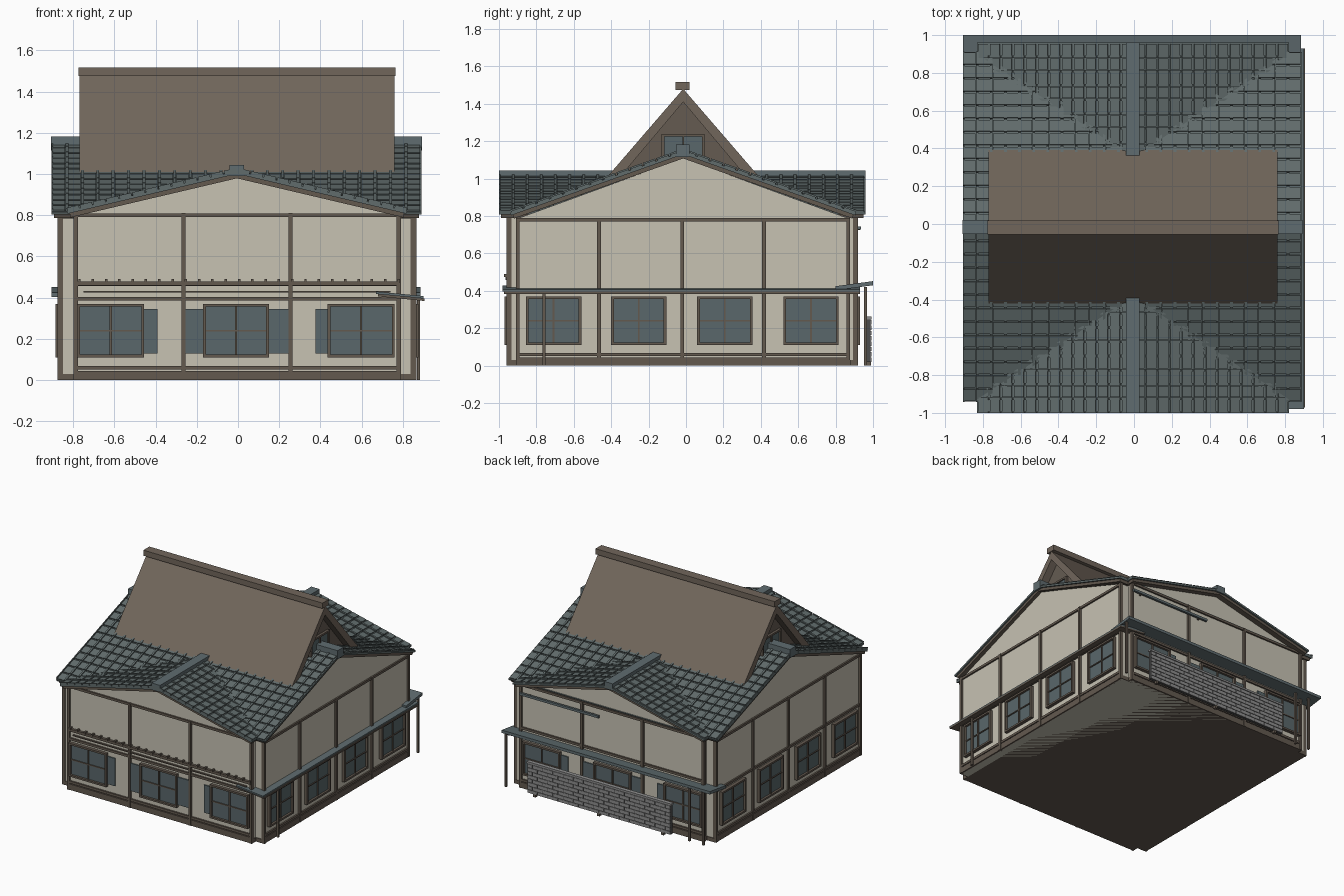
import bpy, bmesh, math
from mathutils import Matrix, Vector

if "Cube" in bpy.data.objects:
    bpy.data.objects.remove(bpy.data.objects["Cube"])


def mat(name, r, g, b):
    m = bpy.data.materials.new(name)
    m.diffuse_color = (r, g, b, 1)
    m.use_nodes = True
    m.node_tree.nodes["Principled BSDF"].inputs["Base Color"].default_value = m.diffuse_color
    return m


PLASTER = mat("cream plaster", .57, .54, .45)
WOOD = mat("dark wood", .125, .10, .078)
THATCH = mat("brown thatch", .165, .133, .105)
TILE = mat("grey teal tile", .12, .15, .15)
TRIM = mat("ridge blue grey", .115, .15, .16)
GLASS = mat("window glass", .10, .135, .145)
BRICK = mat("grey brick", .27, .27, .27)
MORTAR = mat("dark mortar", .07, .07, .07)
GABLE = mat("gable timber", .13, .105, .083)


def finish(name, bm, m):
    bmesh.ops.recalc_face_normals(bm, faces=bm.faces)
    me = bpy.data.meshes.new(name)
    bm.to_mesh(me)
    bm.free()
    me.materials.append(m)
    ob = bpy.data.objects.new(name, me)
    bpy.context.collection.objects.link(ob)
    return ob


def boxes(name, m, items, M=Matrix()):
    """One object from boxes given as (x0, x1, y0, y1, z0, z1)."""
    bm = bmesh.new()
    for x0, x1, y0, y1, z0, z1 in items:
        T = Matrix.Translation(((x0 + x1) / 2, (y0 + y1) / 2, (z0 + z1) / 2))
        S = Matrix.Diagonal((abs(x1 - x0), abs(y1 - y0), abs(z1 - z0), 1))
        bmesh.ops.create_cube(bm, size=1, matrix=M @ T @ S)
    return finish(name, bm, m)


def prism(name, m, pts, axis, a0, a1):
    """Extrude a profile (horizontal, z) along x or y."""
    bm = bmesh.new()
    put = (lambda a, h, z: (a, h, z)) if axis == 'x' else (lambda a, h, z: (h, a, z))
    vs = [bm.verts.new(put(a0, h, z)) for h, z in pts]
    f = bm.faces.new(vs)
    r = bmesh.ops.extrude_face_region(bm, geom=[f])
    d = Vector(put(a1 - a0, 0, 0))
    bmesh.ops.translate(bm, vec=d, verts=[v for v in r['geom'] if isinstance(v, bmesh.types.BMVert)])
    return finish(name, bm, m)


# Crossed gabled bodies
prism("front_back_body", PLASTER, [(-.79, 0), (.785, 0), (.785, .80), (0, .985), (-.79, .80)], 'y', -.945, .905)
prism("side_body", PLASTER, [(-.905, 0), (.875, 0), (.875, .785), (-.015, 1.11), (-.905, .785)], 'x', -.86, .85)
boxes("floor", WOOD, [(-.795, .79, -.95, .91, 0, .03), (-.865, .86, -.91, .88, 0, .03)])

# Wall details in (along, outward, z) space for each side
SIDES = {
    "front": lambda u0, u1, d0, d1, z0, z1: (u0, u1, -.945 - d1, -.945 - d0, z0, z1),
    "back": lambda u0, u1, d0, d1, z0, z1: (u0, u1, .905 + d0, .905 + d1, z0, z1),
    "left": lambda u0, u1, d0, d1, z0, z1: (-.86 - d1, -.86 - d0, u0, u1, z0, z1),
    "right": lambda u0, u1, d0, d1, z0, z1: (.85 + d0, .85 + d1, u0, u1, z0, z1),
}
for side, P in SIDES.items():
    long = side in ("front", "back")
    if long:
        posts, rails, top = (-.787, -.265, .255, .78), (.80, .465, .395, .06), .81
        wins = [(-.78, -.455), (-.17, .15), (.435, .76)]
    else:
        posts, rails, top = (-.90, -.465, -.02, .417, .868), (.78, .395, .06), .79
        wins = [(-.855, -.56), (-.40, -.105), (.06, .355), (.52, .815)]
    a, b = posts[0] - .01, posts[-1] + .01
    boxes(side + "_posts", WOOD, [P(p - .01, p + .01, -.012, .015, 0, top) for p in posts])
    boxes(side + "_rails", WOOD, [P(a, b, -.01, .012, z - .009, z + .009) for z in rails]
          + [P(a, b, -.01, .012, 0, .045)])
    frames, panes = [], []
    for u0, u1 in wins:
        c, w, z0, z1 = (u0 + u1) / 2, .014, .11, .37
        frames += [P(u0, u0 + w, 0, .025, z0, z1), P(u1 - w, u1, 0, .025, z0, z1),
                   P(u0, u1, 0, .025, z0, z0 + w), P(u0, u1, 0, .025, z1 - w, z1),
                   P(c - .005, c + .005, 0, .016, z0, z1), P(u0, u1, 0, .015, .235, .243)]
        panes.append(P(u0 + .005, u1 - .005, 0, .008, z0 + .005, z1 - .005))
    boxes(side + "_window_frames", WOOD, frames)
    boxes(side + "_window_panes", GLASS, panes)
    if long:
        boxes(side + "_sliding_shutters", GLASS, [P(u0, u1, 0, .009, .13, .345) for u0, u1 in
              ((-.455, -.39), (-.255, -.17), (.15, .245), (.375, .435))])

# Front eyebrow rail with rafter stubs
boxes("front_eyebrow", WOOD, [(-.785, .78, -.965, -.94, .458, .478), (-.75, .74, -.958, -.94, .425, .433)]
      + [(-.775 + i * .0645, -.763 + i * .0645, -.972, -.93, .474, .49) for i in range(25)])

# Tiled roofs: ridge height, slope, half span, centre, ridge extent
cx, cy = -.005, -.015
MAIN = dict(z=1.145, k=.355, half=.925, a0=-.905, a1=.89)
CROSS = dict(z=1.015, k=.235, half=.825, a0=-1.0, a1=.96)


def main_z(x, y):
    return MAIN['z'] - MAIN['k'] * abs(y - cy)


def cross_z(x, y):
    return CROSS['z'] - CROSS['k'] * abs(x - cx)


def roof_slope(name, R, axis, t):
    ang = math.atan(R['k'])
    c, s = math.cos(ang), math.sin(ang)
    if axis == 'x':
        A, S, N, O = (1, 0, 0), (0, t * c, -s), (0, t * s, c), (0, cy, R['z'])
    else:
        A, S, N, O = (0, 1, 0), (t * c, 0, -s), (t * s, 0, c), (cx, 0, R['z'])
    M = Matrix((A, S, N)).transposed().to_4x4()
    M.translation = O
    L, a0, a1 = R['half'] / c, R['a0'], R['a1']
    boxes(name + "_deck", WOOD, [(a0 + .012, a1 - .012, 0, L - .01, -.035, -.012)], M)
    boxes(name + "_underlay", TILE, [(a0, a1, 0, L, -.014, 0)], M)
    tiles, rows = [], 13
    cols = round((a1 - a0) / .0755)
    da, ds = (a1 - a0) / cols, L / rows
    for i in range(cols):
        for j in range(rows):
            p = M @ Vector((a0 + (i + .5) * da, (j + .5) * ds, 0))
            other = cross_z(p.x, p.y) if axis == 'x' else main_z(p.x, p.y)
            if other > p.z + .035 or (abs(p.x) < .7 and abs(p.y - cy) < .34):
                continue
            u, v = a0 + i * da, j * ds
            tiles += [(u + .008, u + da - .008, v + .006, v + ds - .006, -.004, .008),
                      (u - .007 if i else u, u + .007, v + .003, v + ds - .003, -.004, .015)]
    boxes(name + "_tiles", TILE, tiles, M)


for t, side in ((-1, "front"), (1, "back")):
    roof_slope("main_roof_" + side, MAIN, 'x', t)
for t, side in ((-1, "left"), (1, "right")):
    roof_slope("cross_roof_" + side, CROSS, 'y', t)
boxes("main_ridge_cap", TRIM, [(-.908, .893, cy - .038, cy + .035, 1.115, 1.182)])
boxes("cross_ridge_cap", TRIM, [(-.042, .03, -1.0, .96, .99, 1.043)])

# Steep thatched upper roof
T = [(-.41, 1.005), (0, 1.48), (.41, 1.005), (.345, 1.0), (0, 1.41), (-.345, 1.0)]
prism("thatch_roof", THATCH, [(h + cy, z) for h, z in T], 'x', -.77, .76)
prism("thatch_gable_wall", GABLE, [(cy - .36, .99), (cy + .36, .99), (cy, 1.42)], 'x', -.71, .70)
boxes("thatch_ridge_beam", THATCH, [(-.775, .765, cy - .04, cy + .033, 1.475, 1.518)])
for name, x0, x1 in (("left", -.73, -.70), ("right", .69, .72)):
    boxes(name + "_attic_frame", WOOD, [
        (x0, x1, -.13, -.115, 1.05, 1.24), (x0, x1, .085, .10, 1.05, 1.24),
        (x0, x1, -.13, .10, 1.226, 1.24), (x0, x1, -.02, -.01, 1.05, 1.24)])
    boxes(name + "_attic_window", GLASS, [(x0 + .01, x1 - .01, -.12, .09, 1.05, 1.235)])


# Lower pent roofs on the right and the back
def slab(z0, z1, h0, h1, th):
    return [(h0, z0), (h1, z1), (h1, z1 - th), (h0, z0 - th)]


prism("right_canopy", TRIM, slab(.43, .408, .67, .90, .012), 'y', -.98, .93)
prism("right_canopy_board", WOOD, slab(.418, .396, .68, .905, .012), 'y', -.972, .93)
prism("back_canopy", TRIM, slab(.425, .452, .80, 1.0, .022), 'x', -.905, .885)
boxes("canopy_posts", WOOD, [(.868, .884, -.768, -.752, 0, .40), (-.71, -.695, .952, .967, 0, .42),
                             (-.83, -.815, .952, .967, 0, .42), (.868, .884, .952, .967, 0, .42)])

# Hanging pole on the back wall
boxes("back_pole", TRIM, [(.10, .78, .918, .935, .727, .745)])
boxes("back_pole_brackets", WOOD, [(x, x + .012, .90, .93, .725, .74) for x in (.16, .70)])

# Brick screen behind the house
boxes("brick_screen_core", MORTAR, [(-.56, .67, .968, .987, .02, .25)])
boxes("brick_screen_cap", BRICK, [(-.565, .675, .962, .993, .247, .262)])
bricks = []
rows, cols = 8, 14
bw, bh = 1.23 / cols, .227 / rows
for j in range(rows):
    for i in range(cols + j % 2):
        u0 = -.56 + (i - .5 * (j % 2)) * bw
        lo, hi = max(u0, -.56) + .003, min(u0 + bw, .67) - .003
        bricks.append((lo, hi, .964, .991, .021 + j * bh, .021 + (j + 1) * bh - .005))
boxes("brick_screen_bricks", BRICK, bricks)
boxes("brick_screen_feet", WOOD, [(x, x + .02, .965, .99, 0, .03) for x in (-.5, .05, .6)])
